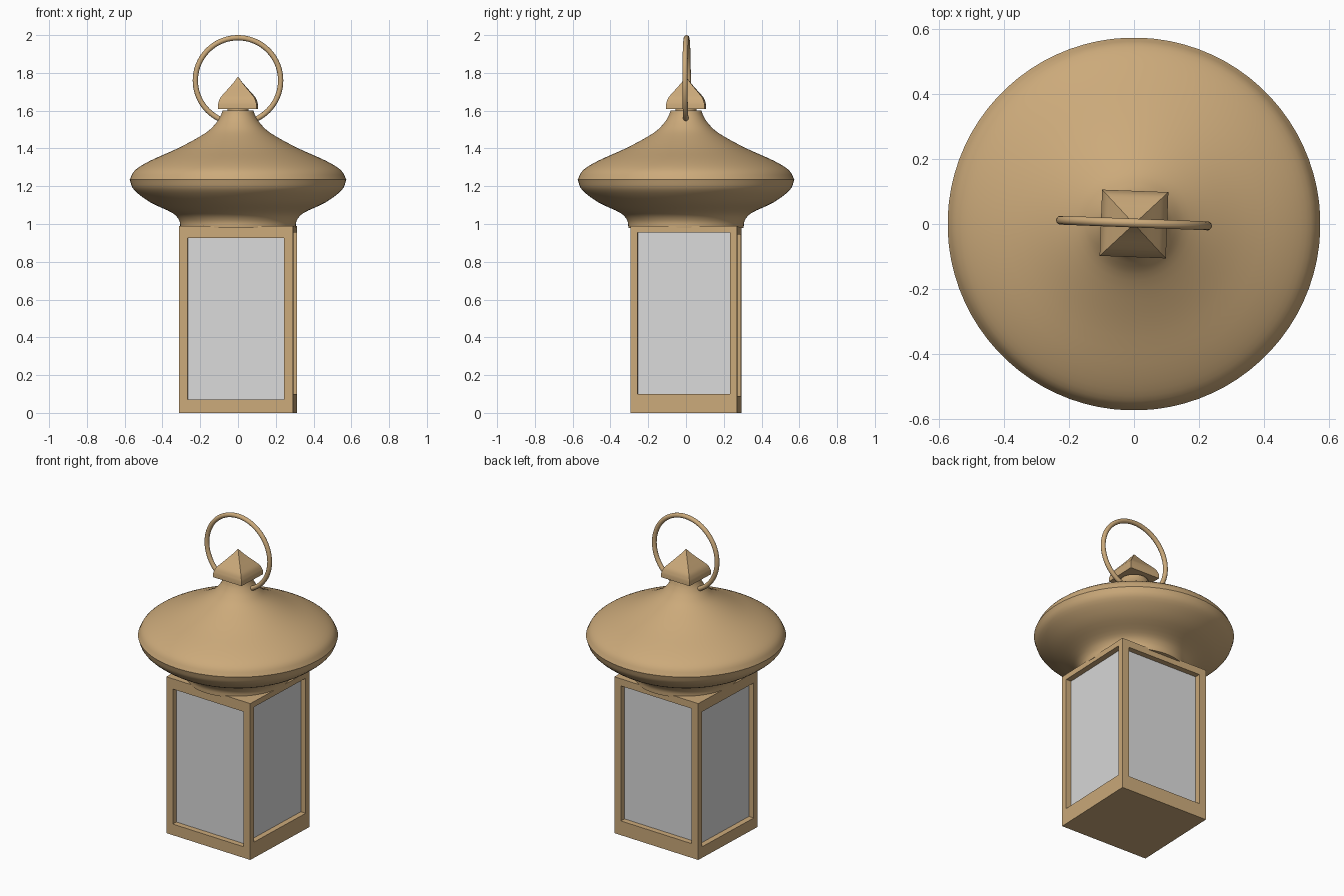
import bpy, bmesh, math
from mathutils import Vector

if "Cube" in bpy.data.objects:
    bpy.data.objects.remove(bpy.data.objects["Cube"])

TWIST = math.radians(-2.2)


def material(name, color):
    m = bpy.data.materials.new(name)
    m.use_nodes = True
    m.diffuse_color = color
    m.node_tree.nodes["Principled BSDF"].inputs["Base Color"].default_value = color
    return m


brass = material("warm brass", (0.60, 0.40, 0.195, 1))
glass = material("frosted glass", (0.70, 0.70, 0.70, 1))


def finish(name, bm, mats, smooth=None):
    bmesh.ops.recalc_face_normals(bm, faces=bm.faces)
    mesh = bpy.data.meshes.new(name)
    bm.to_mesh(mesh)
    bm.free()
    ob = bpy.data.objects.new(name, mesh)
    bpy.context.collection.objects.link(ob)
    for m in mats:
        mesh.materials.append(m)
    ob.rotation_euler.z = TWIST
    if smooth:
        bpy.ops.object.select_all(action="DESELECT")
        bpy.context.view_layer.objects.active = ob
        ob.select_set(True)
        bpy.ops.object.shade_smooth_by_angle(angle=math.radians(smooth))
    return ob


def refine(pts, steps):
    """Catmull-Rom curve through (radius, height) points."""
    p = [Vector(q) for q in pts]
    p = [2 * p[0] - p[1]] + p + [2 * p[-1] - p[-2]]
    out = []
    for a, b, c, d in zip(p, p[1:], p[2:], p[3:]):
        for i in range(steps):
            t = i / steps
            out.append(0.5 * (2 * b + (c - a) * t + (2 * a - 5 * b + 4 * c - d) * t * t
                              + (3 * b - a - 3 * c + d) * t ** 3))
    return out + [p[-2]]


def lathe(name, profile, sides, smooth, start=0.0):
    """Closed turned solid; four sides give a square section."""
    bm = bmesh.new()
    rings = []
    for r, z in profile:
        rings.append([bm.verts.new((r * math.cos(start + math.tau * i / sides),
                                    r * math.sin(start + math.tau * i / sides), z))
                      for i in range(sides)])
    for lo, hi in zip(rings, rings[1:]):
        for i in range(sides):
            j = (i + 1) % sides
            bm.faces.new((lo[i], lo[j], hi[j], hi[i]))
    bm.faces.new(rings[0][::-1])
    bm.faces.new(rings[-1])
    return finish(name, bm, [brass], smooth)


# Lantern body: box with a recessed pane in each side
W, D, H, RECESS = 0.605, 0.565, 0.99, 0.035
bm = bmesh.new()
bmesh.ops.create_cube(bm, size=1)
for v in bm.verts:
    v.co = Vector((v.co.x * W, v.co.y * D, (v.co.z + 0.5) * H))
bm.normal_update()
windows = {(0, -1): (0.07, 0.925), (0, 1): (0.09, 0.945),
           (1, 0): (0.10, 0.955), (-1, 0): (0.07, 0.925)}
for f in [f for f in bm.faces if abs(f.normal.z) < 0.5]:
    n = f.normal.copy()
    low, high = windows[(round(n.x), round(n.y))]
    border = 0.047 if abs(n.y) > 0.5 else 0.038
    bmesh.ops.inset_region(bm, faces=[f], thickness=border, use_even_offset=True)
    for v in f.verts:
        v.co.z = high if v.co.z > H / 2 else low
    pane = bmesh.ops.extrude_discrete_faces(bm, faces=[f])["faces"][0]
    bmesh.ops.translate(bm, verts=pane.verts, vec=-n * RECESS)
    pane.material_index = 1
finish("lantern_body", bm, [brass, glass])

# Round roof: flared underside and bell-shaped top meeting at the rim
under = [(0.305, 0.98), (0.312, 1.02), (0.35, 1.06), (0.465, 1.115),
         (0.55, 1.18), (0.574, 1.235)]
upper = [(0.574, 1.235), (0.545, 1.285), (0.465, 1.335), (0.31, 1.405),
         (0.175, 1.48), (0.12, 1.53), (0.093, 1.57), (0.082, 1.60)]
lathe("roof", refine(under, 4) + refine(upper, 4)[1:], 80, 35)

# Finial on a short neck
lathe("finial_neck", [(0.055, 1.59), (0.055, 1.615)], 32, 35)
ogee = [(0.102, 1.635), (0.092, 1.665), (0.073, 1.69), (0.047, 1.72),
        (0.022, 1.75), (0.0005, 1.78)]
square = [(0.102, 1.61)] + [tuple(p) for p in refine(ogee, 3)]
lathe("finial", [(r * math.sqrt(2), z) for r, z in square], 4, 30, math.pi / 4)

# Carrying ring, standing upright through the roof top
bpy.ops.mesh.primitive_torus_add(major_radius=0.226, minor_radius=0.014,
                                 major_segments=72, minor_segments=14,
                                 location=(0, 0.003, 1.76),
                                 rotation=(math.pi / 2, 0, TWIST))
ring = bpy.context.object
ring.name = "carrying_ring"
ring.data.materials.append(brass)
bpy.ops.object.shade_smooth_by_angle(angle=math.radians(40))
